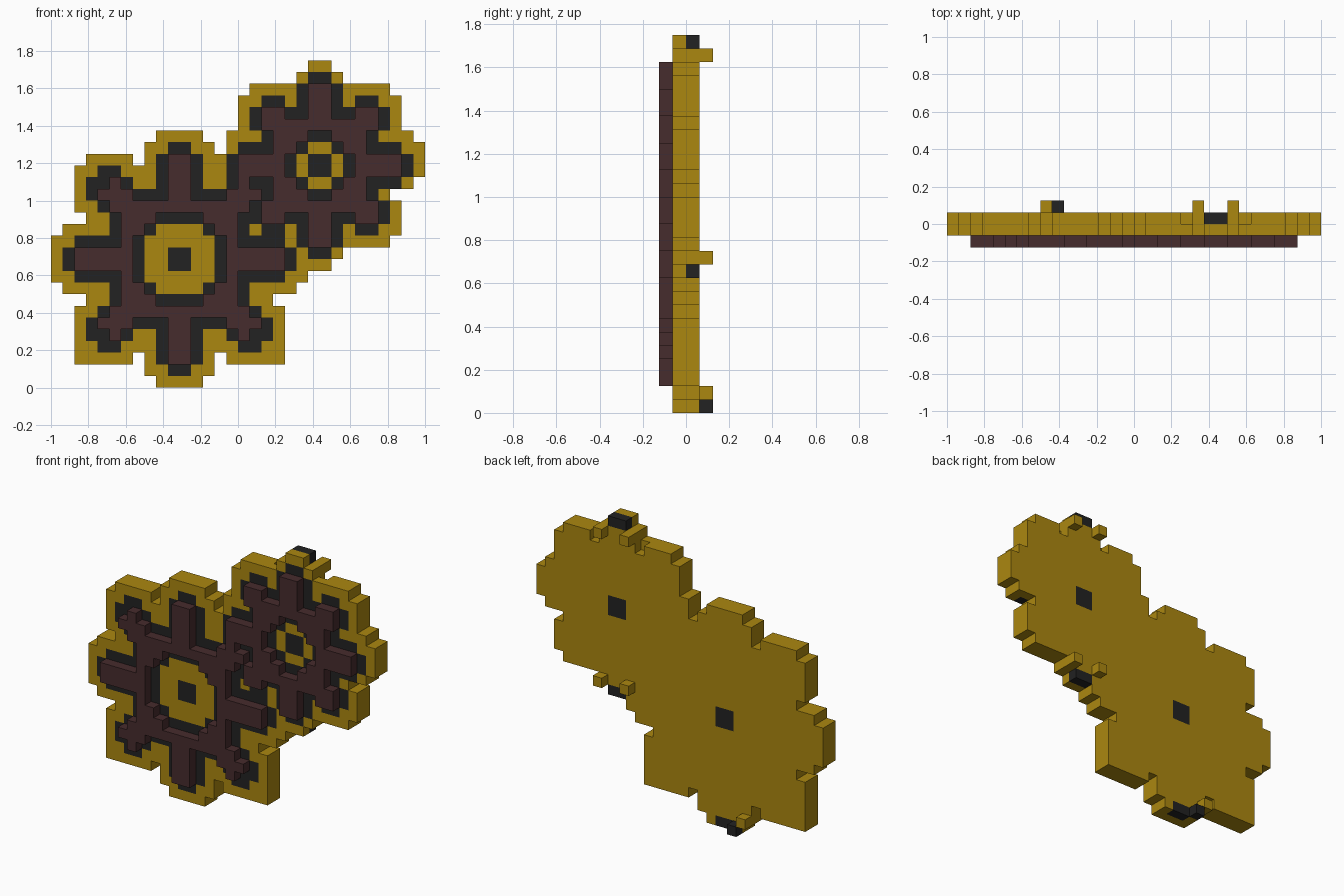
import bpy
import bmesh

cube = bpy.data.objects.get("Cube")
if cube:
    bpy.data.objects.remove(cube, do_unlink=True)

S = 0.0625  # size of one block


def material(name, rgb):
    m = bpy.data.materials.new(name)
    m.use_nodes = True
    m.diffuse_color = (*rgb, 1)
    bsdf = next(n for n in m.node_tree.nodes if n.type == 'BSDF_PRINCIPLED')
    bsdf.inputs["Base Color"].default_value = (*rgb, 1)
    bsdf.inputs["Roughness"].default_value = 0.8
    return m


GOLD = material("gold", (0.41, 0.245, 0.005))
MAROON = material("dark maroon", (0.062, 0.025, 0.026))
BLACK = material("charcoal", (0.016, 0.016, 0.016))


def mirror(cells, centre):
    """Mirror quarter cells (dx, dz) into all four quarters round a centre."""
    cx, cz = centre
    return {(i, j) for dx, dz in cells
            for i in (cx + dx, cx - 1 - dx) for j in (cz + dz, cz - 1 - dz)}


def diagonal(cells):
    """Add the swapped copy of every quarter cell."""
    return set(cells) | {(b, a) for a, b in cells}


def rows(widths, centre, up):
    """Fill rows of the given half widths above or below a centre."""
    cx, cz = centre
    return {(i, cz + d if up else cz - 1 - d)
            for d, w in enumerate(widths) for i in range(cx - w, cx + w)}


BIG, SMALL = (11, 11), (23, 19)

# Stepped outline of the backing plate
big_widths = [11, 11, 10, 8, 9, 9, 9, 9, 9, 3, 2]
outline = rows(big_widths, BIG, True) | rows(big_widths, BIG, False)
outline -= mirror({(3, 8)}, BIG) | {(2, 19)}
outline |= rows([9, 9, 8, 7, 7, 7, 6, 2, 1], SMALL, True)
outline |= rows([9, 8, 6, 7, 7, 7, 6, 2, 1], SMALL, False)
outline.discard((14, 20))

# Large gear: hub ring, rim outline and diagonal teeth
big_hub = diagonal({(0, 0), (0, 1), (1, 1), (0, 2), (1, 2)})
big_ring = diagonal({(0, 3), (1, 3), (2, 2)})
big_edge = diagonal({(0, 9), (1, 8), (1, 7), (1, 6), (1, 5), (2, 5), (3, 5),
                     (4, 6), (6, 6), (5, 7), (6, 7)})
big_body = {(a, b) for a in range(5) for b in range(5)} - big_hub - big_ring
big_body |= diagonal({(0, b) for b in range(4, 9)} | {(4, 5), (5, 5), (5, 6)})

# Small gear: hub ring, rim outline and diagonal teeth
small_hub = diagonal({(0, 0), (0, 1)})
small_ring = diagonal({(0, 2), (1, 1)})
small_edge = diagonal({(0, 7), (1, 6), (1, 5), (1, 4), (2, 4), (3, 5), (4, 5)})
small_body = {(a, b) for a in range(4) for b in range(4)} - small_hub - small_ring
small_body |= diagonal({(0, b) for b in range(3, 7)} | {(3, 4), (4, 4)})

big_gear = mirror(big_body, BIG)
small_gear = mirror(small_body, SMALL) - big_gear
hubs = mirror({(0, 0)}, BIG) | mirror({(0, 0)}, SMALL)
inlay = mirror(big_ring | big_edge, BIG) | mirror(small_ring | small_edge, SMALL)
inlay = (inlay - big_gear - small_gear) & outline

# Dark blocks and gold lugs on the back
back_dark = {(22, 27), (23, 27), (22, 10), (23, 10), (10, 0), (11, 0)}
lugs = {(21, 26), (24, 26), (21, 11), (24, 11), (8, 1)}
back_notches = {(20, 25), (25, 25)}


def layer(cells, k):
    return {(i, k, j) for i, j in cells}


front_plate = layer(outline - inlay - hubs, 1)
back_plate = layer(outline - hubs - back_dark - back_notches, 2)
parts = {
    "large_gear": (layer(big_gear, 0), MAROON),
    "small_gear": (layer(small_gear, 0), MAROON),
    "backing_plate": (front_plate | back_plate, GOLD),
    "gear_outline_inlay": (layer(inlay, 1), BLACK),
    "axle_pins": (layer(hubs, 1) | layer(hubs, 2), BLACK),
    "back_dark_blocks": (layer(back_dark, 2) | {(9, 3, 0)}, BLACK),
    "back_lugs": (layer(lugs, 3), GOLD),
}
solid = set().union(*(cells for cells, _ in parts.values()))


def build(name, cells, mat):
    """Make the outer skin of a group of blocks."""
    bm = bmesh.new()
    verts = {}

    def vert(p):
        if p not in verts:
            verts[p] = bm.verts.new(((p[0] - 16) * S, (p[1] - 2) * S, p[2] * S))
        return verts[p]

    for c in sorted(cells):
        for axis in range(3):
            u, v = (axis + 1) % 3, (axis + 2) % 3
            for side in (0, 1):
                near = list(c)
                near[axis] += 2 * side - 1
                if tuple(near) in solid:
                    continue
                loop = []
                for a, b in ((0, 0), (1, 0), (1, 1), (0, 1)):
                    p = list(c)
                    p[axis] += side
                    p[u] += a
                    p[v] += b
                    loop.append(vert(tuple(p)))
                bm.faces.new(loop if side else loop[::-1])
    mesh = bpy.data.meshes.new(name)
    bm.to_mesh(mesh)
    bm.free()
    mesh.materials.append(mat)
    bpy.context.collection.objects.link(bpy.data.objects.new(name, mesh))


for part, (cells, mat) in parts.items():
    build(part, cells, mat)
